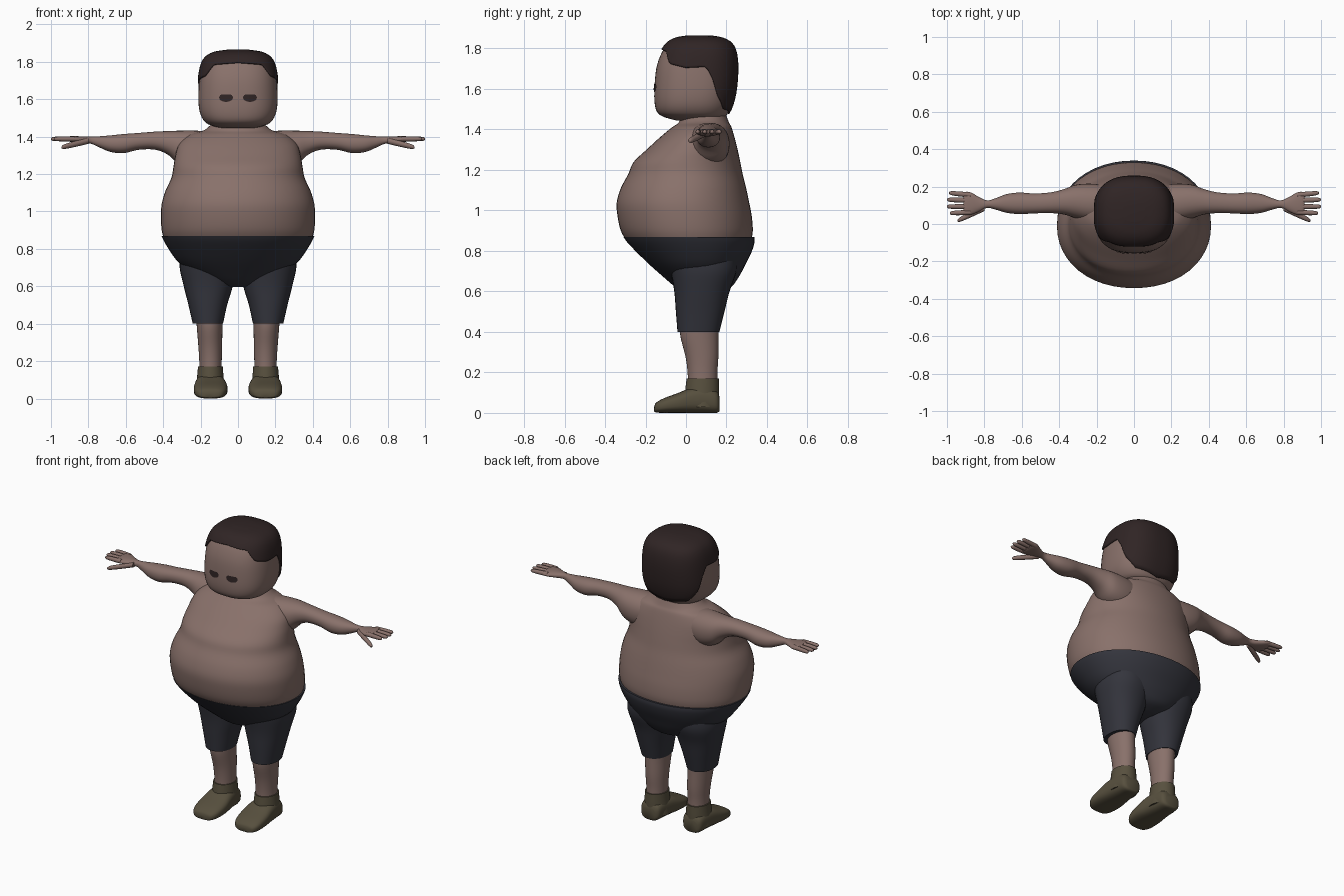
import bpy, bmesh, math
from mathutils import Vector

if "Cube" in bpy.data.objects:
    bpy.data.objects.remove(bpy.data.objects["Cube"])


def material(name, rgb):
    m = bpy.data.materials.new(name)
    m.diffuse_color = (*rgb, 1)
    m.use_nodes = True
    m.node_tree.nodes["Principled BSDF"].inputs["Base Color"].default_value = m.diffuse_color
    return m


SKIN = material("skin", (0.25, 0.165, 0.145))
HAIR = material("dark brown", (0.029, 0.018, 0.018))
CLOTH = material("charcoal blue", (0.034, 0.035, 0.046))
SHOE = material("olive brown", (0.095, 0.079, 0.048))


def finish(name, verts, faces, mat, mirror=False, angle=50):
    bm = bmesh.new()
    vs = [bm.verts.new(v) for v in verts]
    for f in faces:
        bm.faces.new([vs[i] for i in f])
    bmesh.ops.recalc_face_normals(bm, faces=bm.faces[:])
    me = bpy.data.meshes.new(name)
    bm.to_mesh(me)
    bm.free()
    for p in me.polygons:
        p.use_smooth = True
    me.set_sharp_from_angle(angle=math.radians(angle))
    me.materials.append(mat)
    ob = bpy.data.objects.new(name, me)
    bpy.context.collection.objects.link(ob)
    if mirror:
        ob.modifiers.new("mirror", 'MIRROR').use_mirror_merge = False
    return ob


def smooth_rows(keys, sub=4):
    """Catmull-Rom through rows of numbers."""
    k = [Vector(r) for r in keys]
    out = []
    for i in range(len(k) - 1):
        a, b, c, d = k[max(i - 1, 0)], k[i], k[i + 1], k[min(i + 2, len(k) - 1)]
        for s in range(sub):
            t = s / sub
            out.append(b + (c - a) * (t / 2) + (a * 2 - b * 5 + c * 4 - d) * (t * t / 2)
                       + (b * 3 - a - c * 3 + d) * (t ** 3 / 2))
    return out + [k[-1]]


def sup(t, e):
    """Unit superellipse point; t = 0 points to negative second axis."""
    s, c = math.sin(t), -math.cos(t)
    return (math.copysign(abs(s) ** (2 / e), s), math.copysign(abs(c) ** (2 / e), c))


def grid_faces(rows, n):
    return [(r * n + i, r * n + (i + 1) % n, (r + 1) * n + (i + 1) % n, (r + 1) * n + i)
            for r in range(rows - 1) for i in range(n)]


def loft(name, keys, axis, mat, n=32, e=2.0, mirror=False, sub=4):
    """Rows: position along axis, then low/high limits of both cross axes."""
    verts = []
    rows = smooth_rows(keys, sub)
    for p, a0, a1, b0, b1 in rows:
        for i in range(n):
            u, v = sup(2 * math.pi * i / n, e)
            a, b = (a0 + a1) / 2 + u * (a1 - a0) / 2, (b0 + b1) / 2 + v * (b1 - b0) / 2
            verts.append({'x': (p, a, b), 'y': (a, p, b), 'z': (a, b, p)}[axis])
    faces = grid_faces(len(rows), n)
    faces += [tuple(range(n)), tuple(range((len(rows) - 1) * n, len(rows) * n))]
    return finish(name, verts, faces, mat, mirror)


def sym(keys):
    """Half-width rows (z, rx, y front, y back) to full limits."""
    return [(z, -r, r, f, b) for z, r, f, b in keys]


# Torso with round belly
loft("torso", sym([
    (0.85, .395, -.295, .322), (0.90, .408, -.322, .33), (0.97, .412, -.338, .325),
    (1.04, .408, -.342, .312), (1.11, .388, -.322, .297), (1.18, .356, -.285, .28),
    (1.24, .345, -.258, .268), (1.30, .335, -.195, .255), (1.36, .315, -.13, .24),
    (1.41, .26, -.07, .225), (1.435, .18, -.035, .212), (1.48, .13, -.02, .195)]),
    'z', SKIN, n=48, e=2.1)

# Shorts: seat and legs
loft("shorts_seat", sym([
    (0.868, .408, -.308, .338), (0.84, .395, -.288, .338), (0.79, .365, -.24, .322),
    (0.73, .32, -.178, .292), (0.67, .245, -.11, .26), (0.62, .15, -.05, .22),
    (0.595, .06, 0, .15)]), 'z', CLOTH, n=48, e=2.1)
loft("shorts_leg", [
    (0.78, .02, .31, -.09, .25), (0.70, .01, .312, -.075, .25), (0.60, .028, .29, -.058, .215),
    (0.50, .058, .265, -.05, .19), (0.40, .08, .242, -.042, .165)],
    'z', CLOTH, e=2.2, mirror=True)

# Lower legs and shoes
loft("lower_leg", [
    (0.45, .08, .225, -.03, .16), (0.38, .083, .22, -.028, .16), (0.28, .085, .212, -.003, .16),
    (0.20, .087, .207, .008, .155), (0.12, .088, .207, .01, .155)], 'z', SKIN, mirror=True)
loft("shoe", [
    (-.157, .12, .18, .008, .03), (-.148, .085, .212, .002, .05), (-.11, .063, .232, 0, .072),
    (-.04, .056, .236, 0, .098), (.03, .064, .23, 0, .125), (.10, .075, .222, 0, .13),
    (.15, .085, .213, 0, .11), (.165, .105, .193, .008, .08)], 'y', SHOE, e=2.8, mirror=True)
loft("shoe_collar", [
    (0.03, .068, .226, -.01, .163), (0.10, .076, .22, -.005, .164), (0.17, .081, .214, .003, .162)],
    'z', SHOE, mirror=True)

# Arms with flat palms
loft("arm", [
    (.10, .02, .20, 1.24, 1.42), (.22, .01, .215, 1.22, 1.432), (.31, .03, .21, 1.245, 1.432),
    (.37, .05, .188, 1.30, 1.43), (.44, .058, .17, 1.33, 1.427), (.53, .057, .163, 1.33, 1.42),
    (.61, .053, .168, 1.312, 1.414), (.68, .06, .16, 1.318, 1.407), (.74, .077, .138, 1.342, 1.402),
    (.785, .086, .126, 1.362, 1.40), (.83, .066, .145, 1.365, 1.401), (.87, .05, .168, 1.368, 1.403),
    (.90, .05, .172, 1.373, 1.402), (.912, .065, .16, 1.38, 1.397)], 'x', SKIN, e=2.2, mirror=True)


def digit(name, a, b, r):
    """Rounded finger running outward from a to b."""
    a, b = Vector(a), Vector(b)
    keys = []
    for t, s in ((0, 1), (.35, 1), (.7, .92), (.92, .75), (1, .3)):
        p = a.lerp(b, t)
        keys.append((p.x, p.y - r * s, p.y + r * s, p.z - r * s, p.z + r * s))
    loft(name, keys, 'x', SKIN, n=12, mirror=True, sub=3)


# Fingers and thumb
for name, y0, y1, tip in (("index_finger", .062, .058, .985), ("middle_finger", .093, .093, 1.0),
                          ("ring_finger", .126, .13, 1.0), ("little_finger", .155, .166, .988)):
    digit(name, (.875, y0, 1.388), (tip, y1, 1.388), .0135)
digit("thumb", (.80, .085, 1.378), (.943, .018, 1.343), .016)

# Head: rounded block
HEAD = [(1.445, .09, -.05, .15), (1.462, .15, -.11, .19), (1.485, .182, -.142, .21),
        (1.53, .204, -.155, .228), (1.60, .212, -.156, .243), (1.70, .207, -.147, .25),
        (1.775, .194, -.122, .243), (1.82, .168, -.09, .22), (1.845, .12, -.045, .175),
        (1.856, .05, .02, .11)]
HE = 2.5
loft("head", sym(HEAD), 'z', SKIN, n=48, e=HE)
ROWS = smooth_rows(HEAD, 8)


def head_at(z):
    """Half width, centre y and half depth of the head at a height."""
    for a, b in zip(ROWS, ROWS[1:]):
        if z <= b[0]:
            q = a.lerp(b, max(0, (z - a[0]) / (b[0] - a[0])))
            return q[1], (q[2] + q[3]) / 2, (q[3] - q[2]) / 2
    q = ROWS[-1]
    return q[1], (q[2] + q[3]) / 2, (q[3] - q[2]) / 2


# Hair: shell from crown down to a hairline that depends on direction
HEM = [(0, 1.795), (38, 1.785), (52, 1.725), (75, 1.705), (103, 1.71), (112, 1.66),
       (122, 1.57), (138, 1.50), (180, 1.475)]


def hem(deg):
    for (a, za), (b, zb) in zip(HEM, HEM[1:]):
        if deg <= b:
            return za + (zb - za) * (deg - a) / (b - a)
    return HEM[-1][1]


N, R, OFF = 96, 24, .009
verts = []
for r in range(R + 1):
    for i in range(N):
        t = 2 * math.pi * i / N
        u, v = sup(t, HE)
        deg = abs(math.degrees(math.atan2(u, -v)))
        z = 1.856 - (1.856 - hem(deg)) * (r / R) ** 1.7
        rx, cy, ry = head_at(z)
        lift = OFF * max(0, min(1, (z - 1.75) / .1))
        verts.append((u * (rx + OFF), cy + v * (ry + OFF), z + lift))
hair = finish("hair", verts, grid_faces(R + 1, N) + [tuple(range(N))], HAIR)
sol = hair.modifiers.new("thickness", 'SOLIDIFY')
sol.thickness, sol.offset = .014, -1

# Eyes: thin oval patches lying on the face
verts = []
M = 24
for r in (1, .5, .05):
    for i in range(M):
        a = 2 * math.pi * i / M
        x, z = .064 + .037 * r * math.cos(a), 1.609 + .023 * r * math.sin(a)
        z = min(z, 1.625)
        rx, cy, ry = head_at(z)
        verts.append((x, cy - ry * (1 - (x / rx) ** HE) ** (1 / HE) - .004, z))
eye = finish("eye", verts, grid_faces(3, M) + [tuple(range(2 * M, 3 * M))], HAIR, mirror=True)
